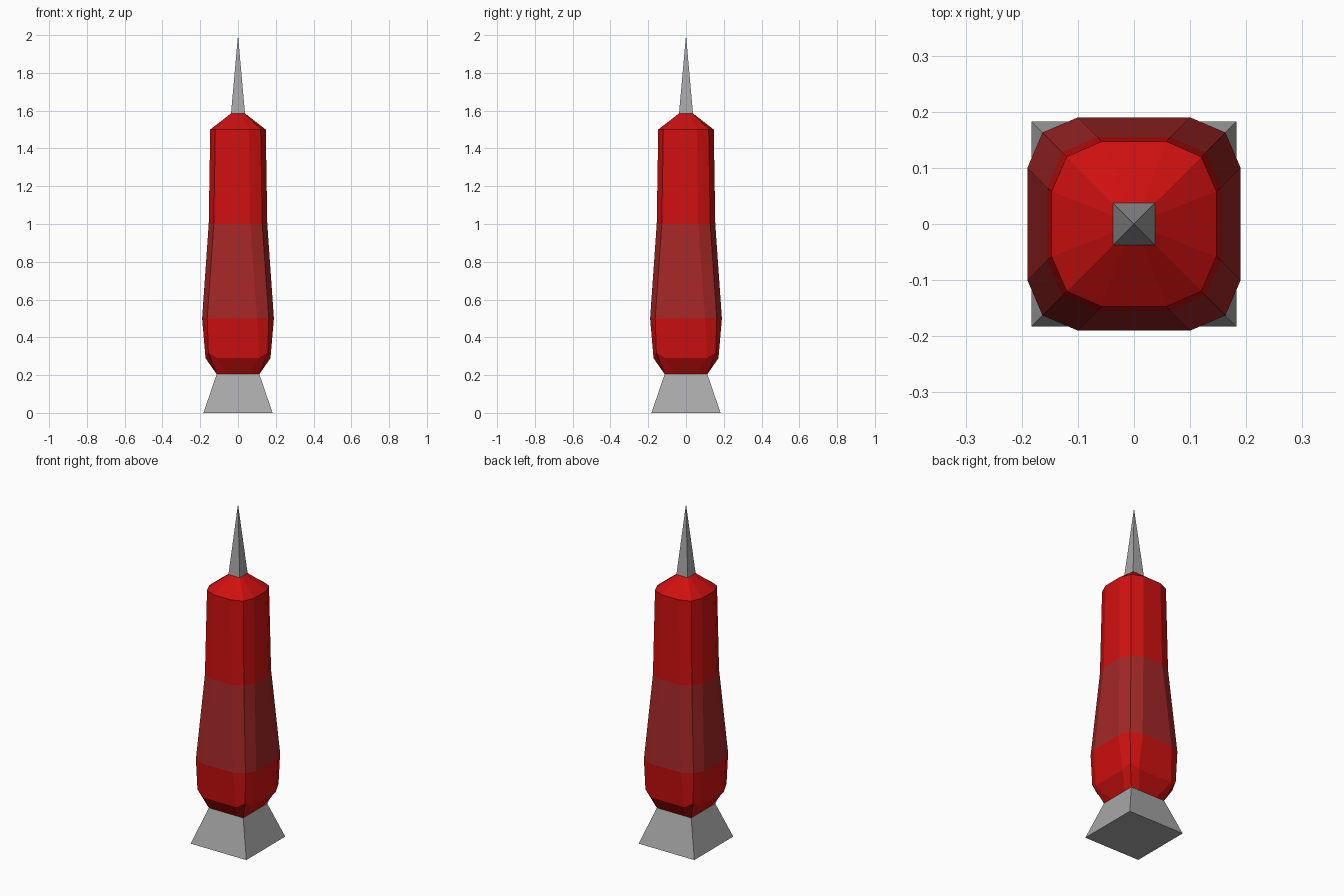
import bpy, bmesh

if "Cube" in bpy.data.objects:
    bpy.data.objects.remove(bpy.data.objects["Cube"])


def material(name, rgb):
    m = bpy.data.materials.new(name)
    m.diffuse_color = (*rgb, 1)
    m.use_nodes = True
    m.node_tree.nodes["Principled BSDF"].inputs["Base Color"].default_value = m.diffuse_color
    return m


steel = material("steel grey", (0.39, 0.39, 0.39))
red = material("bright red", (0.62, 0.005, 0.005))
dull = material("dull red", (0.37, 0.02, 0.02))


def ring(flat, side, corner, z, z_corner=None):
    """Twelve points: each side has two flat points and one corner point."""
    zc = z if z_corner is None else z_corner
    pts = []
    x, y = 1, 0
    for _ in range(4):
        for u, v, h in ((side, -flat, z), (side, flat, z), (corner, corner, zc)):
            pts.append((u * x - v * y, u * y + v * x, h))
        x, y = -y, x
    return pts


def square(r, z):
    return [(r, -r, z), (r, r, z), (-r, r, z), (-r, -r, z)]


def loft(name, rings, mats, rule=None):
    """Skin stacked rings and cap both ends."""
    bm = bmesh.new()
    loops = [[bm.verts.new(p) for p in r] for r in rings]
    n = len(loops[0])
    for a, b in zip(loops, loops[1:]):
        for i in range(n):
            j = (i + 1) % n
            if len(b) == 1:
                bm.faces.new((a[i], a[j], b[0]))
            else:
                bm.faces.new((a[i], a[j], b[j], b[i]))
    for end in (loops[0], loops[-1]):
        if len(end) > 2:
            bm.faces.new(end)
    bmesh.ops.recalc_face_normals(bm, faces=bm.faces)
    if rule:
        for f in bm.faces:
            f.material_index = rule(f.calc_center_median().z)
    me = bpy.data.meshes.new(name)
    bm.to_mesh(me)
    bm.free()
    for m in mats:
        me.materials.append(m)
    ob = bpy.data.objects.new(name, me)
    bpy.context.collection.objects.link(ob)
    return ob


# Flared foot
loft("foot", [square(0.183, 0), square(0.113, 0.205)], [steel])

# Faceted red body with a dull band in the middle
loft("body", [
    ring(0.06, 0.113, 0.113, 0.205),
    ring(0.11, 0.172, 0.157, 0.29, 0.32),
    ring(0.10, 0.190, 0.163, 0.5),
    ring(0.065, 0.155, 0.128, 1.0),
    ring(0.058, 0.147, 0.12, 1.5),
    ring(0.015, 0.037, 0.037, 1.585),
], [red, dull], lambda z: 1 if 0.5 < z < 1.0 else 0)

# Pointed spike
loft("spike", [square(0.037, 1.585), [(0, 0, 2.0)]], [steel])
